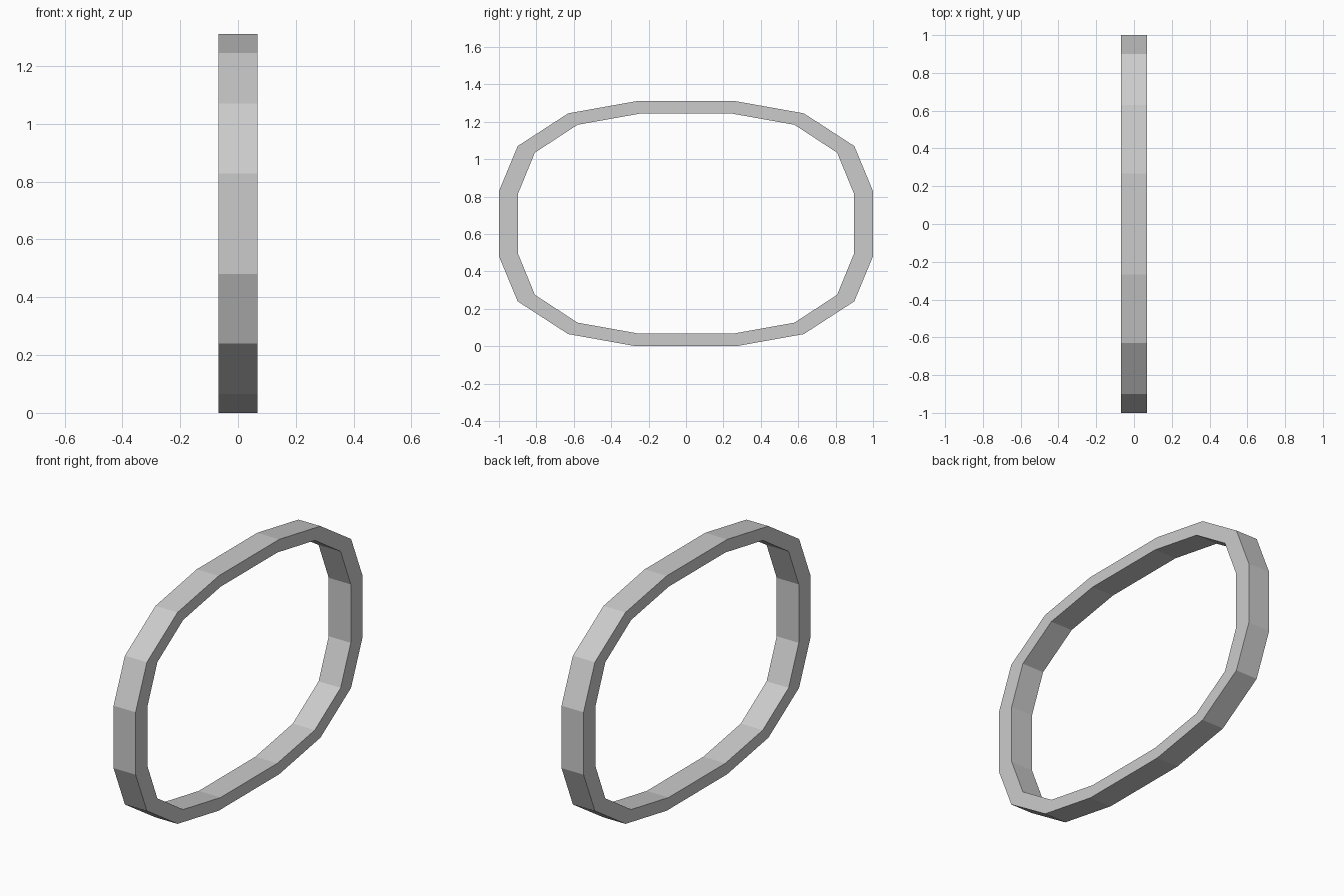
import bpy, bmesh

if "Cube" in bpy.data.objects:
    bpy.data.objects.remove(bpy.data.objects["Cube"])

HALF_WIDTH = 0.068
CENTRE_Z = 0.655

# One quadrant of each outline (y, z from the ring centre), side to top
OUTER = [(1.0, 0.174), (0.90, 0.415), (0.63, 0.59), (0.267, 0.655)]
INNER = [(0.897, 0.163), (0.808, 0.38), (0.58, 0.529), (0.25, 0.588)]


def full_loop(quadrant):
    """Mirror a quadrant into a closed 16-point outline."""
    top = quadrant + [(-y, z) for y, z in reversed(quadrant)]
    return top + [(-y, -z) for y, z in top]


bm = bmesh.new()


def add_loop(x, quadrant):
    return [bm.verts.new((x, y, z + CENTRE_Z)) for y, z in full_loop(quadrant)]


# Rectangular section: four loops bridged around the band
loops = [add_loop(HALF_WIDTH, OUTER), add_loop(HALF_WIDTH, INNER),
         add_loop(-HALF_WIDTH, INNER), add_loop(-HALF_WIDTH, OUTER)]
for k in range(4):
    a, b = loops[k], loops[(k + 1) % 4]
    n = len(a)
    for i in range(n):
        j = (i + 1) % n
        bm.faces.new((a[i], a[j], b[j], b[i]))
bmesh.ops.recalc_face_normals(bm, faces=bm.faces)

mesh = bpy.data.meshes.new("oval_ring")
bm.to_mesh(mesh)
bm.free()
ring = bpy.data.objects.new("oval_ring", mesh)
bpy.context.collection.objects.link(ring)
